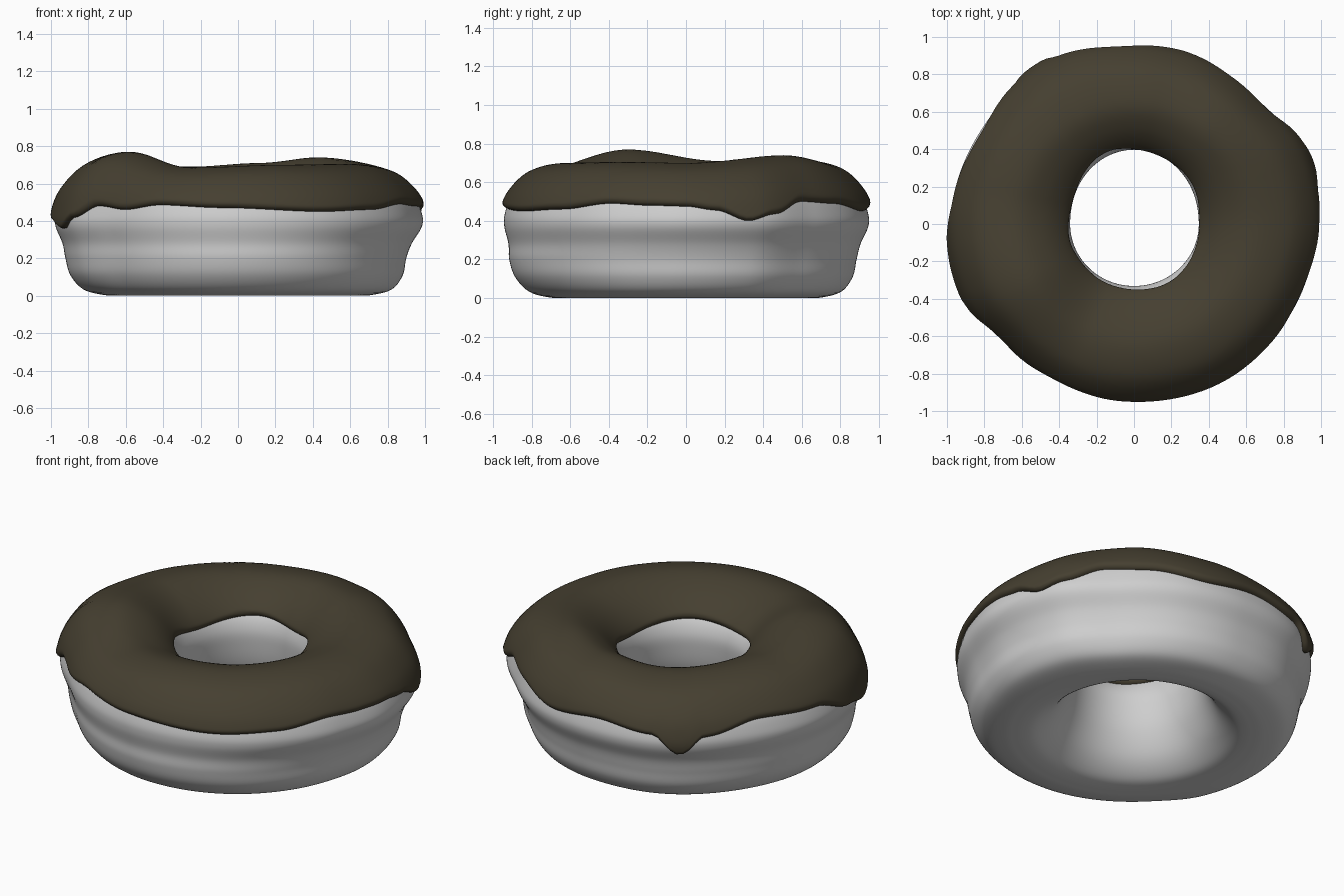
import bpy, math

if "Cube" in bpy.data.objects:
    bpy.data.objects.remove(bpy.data.objects["Cube"])

N_AZ, N_SUB = 180, 6


def around(keys, az):
    """Smooth periodic interpolation of (degrees, value) keys."""
    az %= 360
    k = [(keys[-1][0] - 360, keys[-1][1])] + keys + [(keys[0][0] + 360, keys[0][1])]
    for (a, u), (b, v) in zip(k, k[1:]):
        if a <= az <= b:
            t = (az - a) / (b - a)
            return u + (v - u) * t * t * (3 - 2 * t)


# ring cross-section (radius, z), from the bottom, up the outside, over, down the hole
SECTION = [(.62, 0), (.72, .005), (.82, .035), (.885, .11), (.91, .20), (.925, .28),
           (.96, .37), (.958, .44), (.915, .54), (.81, .635), (.65, .67), (.51, .63),
           (.40, .55), (.352, .46), (.35, .36), (.375, .23), (.44, .10), (.53, .02)]
RIM = [(0, .985), (22, .985), (45, .935), (70, .945), (90, .945), (118, .97), (145, .955),
       (180, .975), (203, .975), (225, .925), (270, .94), (315, .955), (340, .965)]
HOLE = [(0, .35), (90, .40), (180, .345), (270, .335)]
TOP = [(0, .70), (50, .74), (80, .71), (112, .69), (165, .71), (207, .77), (248, .685),
       (290, .70), (330, .705)]
WAIST = [(0, -.035), (90, -.015), (180, 0), (270, .025)]
# lower edge of the icing with its three drips
EDGE = [(0, .475), (9, .455), (19, .40), (28, .435), (40, .50), (55, .49), (75, .45),
        (95, .48), (114, .45), (123, .345), (131, .44), (150, .50), (172, .48), (188, .40),
        (199, .36), (207, .42), (217, .48), (229, .46), (243, .485), (265, .47),
        (298, .45), (318, .46), (336, .49), (348, .48)]
INNER = [(0, .50), (40, .53), (75, .50), (110, .53), (160, .50), (200, .53), (250, .51), (300, .53)]


def section(az):
    pts = []
    for r, z in SECTION:
        if r > .65:
            r = .65 + (r - .65) * (around(RIM, az) - .65) / .31
        else:
            r = .65 - (.65 - r) * (.65 - around(HOLE, az)) / .30
        if r > .7:
            r += around(WAIST, az) * max(0, 1 - abs(z - .18) / .2)
        if z > .45:
            z = .45 + (z - .45) * (around(TOP, az) - .48) / .22
        pts.append((r, z))
    n, out = len(pts), []
    for i in range(n):
        p = [pts[(i + j - 1) % n] for j in range(4)]
        for s in range(N_SUB):
            t = s / N_SUB
            out.append(tuple(.5 * (2 * p[1][c] + (p[2][c] - p[0][c]) * t
                       + (2 * p[0][c] - 5 * p[1][c] + 4 * p[2][c] - p[3][c]) * t * t
                       + (3 * p[1][c] - p[0][c] - 3 * p[2][c] + p[3][c]) * t ** 3)
                       for c in (0, 1)))
    return [(r, max(z, 0)) for r, z in out]


def find_z(sec, z, start, step):
    i = start
    while sec[i + step][1] < z:
        i += step
    a, b = sec[i][1], sec[i + step][1]
    return i + step * max(0, min(1, (z - a) / (b - a)))


def icing(az, n=56, thick=.03):
    sec = section(az)
    s0 = find_z(sec, around(EDGE, az), N_SUB, 1)
    s1 = find_z(sec, around(INNER, az), 15 * N_SUB, -1)

    def point(t, off):
        s = s0 + (s1 - s0) * t
        i = int(s)
        f = s - i
        a, b = sec[i], sec[i + 1]
        dr, dz = sec[i + 2][0] - sec[i - 1][0], sec[i + 2][1] - sec[i - 1][1]
        d = math.hypot(dr, dz)
        return (a[0] + (b[0] - a[0]) * f + dz / d * off, a[1] + (b[1] - a[1]) * f - dr / d * off)

    outer = []
    for i in range(n + 1):
        t = .5 - .5 * math.cos(math.pi * i / n)      # denser at the rounded edges
        e = min(1, min(t, 1 - t) / .05)
        outer.append(point(t, thick * math.sqrt(1 - (1 - e) ** 2)))
    return outer + [point(1 - i / 20, -.006) for i in range(21)]


def ring(name, profile, color):
    verts, faces = [], []
    for i in range(N_AZ):
        az = 360 * i / N_AZ
        prof = profile(az)
        c, s = math.cos(math.radians(az)), math.sin(math.radians(az))
        verts += [(r * c, r * s, z) for r, z in prof]
    m = len(prof)
    for i in range(N_AZ):
        k = (i + 1) % N_AZ
        for j in range(m):
            l = (j + 1) % m
            faces.append((i * m + j, k * m + j, k * m + l, i * m + l))
    me = bpy.data.meshes.new(name)
    me.from_pydata(verts, [], faces)
    me.shade_smooth()
    ob = bpy.data.objects.new(name, me)
    bpy.context.collection.objects.link(ob)
    mat = bpy.data.materials.new(name + "_color")
    mat.diffuse_color = (*color, 1)
    mat.use_nodes = True
    mat.node_tree.nodes["Principled BSDF"].inputs["Base Color"].default_value = mat.diffuse_color
    me.materials.append(mat)


ring("dough", section, (.62, .62, .62))
ring("icing", icing, (.06, .05, .03))
